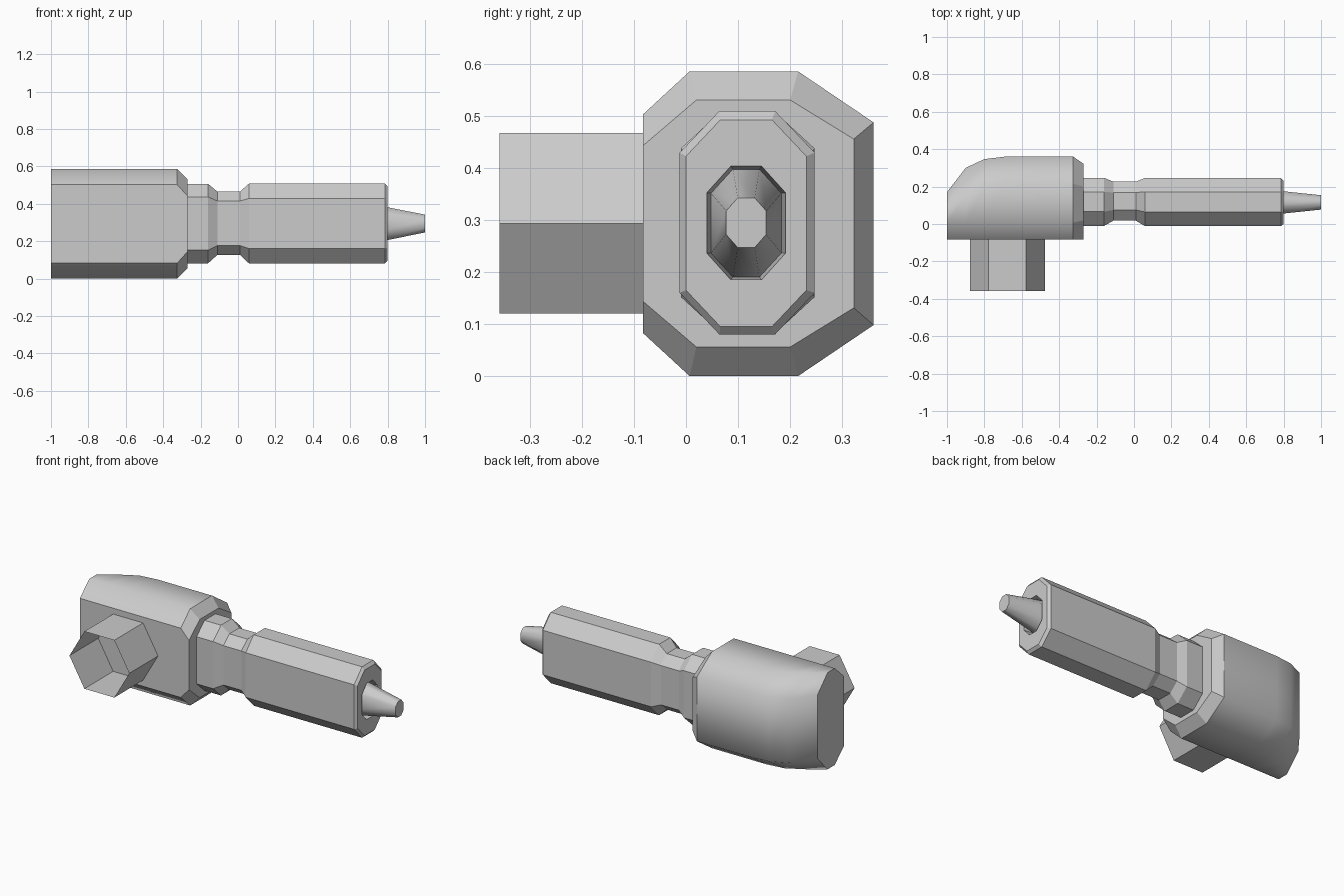
import bpy, bmesh, math

if "Cube" in bpy.data.objects:
    bpy.data.objects.remove(bpy.data.objects["Cube"])


def octagon(y0, y1, z0, z1, left, right):
    """Chamfered rectangle; left/right are (dy, dz) corner cuts."""
    (a, b), (c, d) = left, right
    return [(y0 + a, z1), (y1 - c, z1), (y1, z1 - d), (y1, z0 + d),
            (y1 - c, z0), (y0 + a, z0), (y0, z0 + b), (y0, z1 - b)]


def loft(name, rings, smooth=lambda ring, side: False):
    """Skin a list of (x, section) rings along x and cap both ends."""
    bm = bmesh.new()
    loops = [[bm.verts.new((x, y, z)) for y, z in sec] for x, sec in rings]
    n = len(loops[0])
    for i in range(len(loops) - 1):
        for j in range(n):
            k = (j + 1) % n
            f = bm.faces.new((loops[i][j], loops[i][k], loops[i + 1][k], loops[i + 1][j]))
            f.smooth = smooth(i, j)
    bm.faces.new(loops[0])
    bm.faces.new(loops[-1])
    bmesh.ops.recalc_face_normals(bm, faces=bm.faces)
    return finish(name, bm)


def finish(name, bm):
    mesh = bpy.data.meshes.new(name)
    bm.to_mesh(mesh)
    bm.free()
    ob = bpy.data.objects.new(name, mesh)
    bpy.context.collection.objects.link(ob)
    return ob


# Wide rear housing: rounded back corner, flat front face, chamfered nose
body = []
for x, y1, cy in [(-1, .17, .095), (-.9, .30, .155), (-.8, .347, .147),
                  (-.69, .36, .145), (-.325, .36, .145)]:
    body.append((x, octagon(-.083, y1, 0, .585, (.09, .083), (cy, .098))))
body.append((-.27, octagon(-.083, .322, .056, .53, (.103, .088), (.122, .075))))
loft("housing", body, lambda i, j: i < 4 and j != 6)


# Collar, waist and long barrel, with a recessed socket holding the tapered tip
def even(x, y0, y1, z0, z1, cy, cz):
    return (x, octagon(y0, y1, z0, z1, (cy, cz), (cy, cz)))


barrel = [
    even(-.28, -.01, .247, .082, .507, .076, .07),
    even(-.16, -.01, .247, .082, .507, .076, .07),
    even(-.11, .018, .226, .127, .465, .057, .05),
    even(.01, .018, .226, .127, .465, .057, .05),
    even(.06, -.012, .247, .08, .509, .076, .08),
    even(.785, -.012, .247, .08, .509, .076, .08),
    even(.80, 0, .231, .095, .492, .066, .07),
    even(.80, .04, .191, .185, .403, .046, .051),
    even(.72, .048, .183, .19, .397, .042, .046),
    even(1.0, .077, .154, .247, .342, .022, .025),
]
loft("barrel_and_tip", barrel, lambda i, j: i == 8)

# Open thin-walled hexagonal tube on the front of the housing
bm = bmesh.new()
hexa = []
for i in range(6):
    a = math.radians(60 * i)
    x, z = -.677 + .2 * math.cos(a), .293 + .2 * math.sin(a)
    hexa.append((bm.verts.new((x, -.358, z)), bm.verts.new((x, -.083, z))))
for i in range(6):
    p, q = hexa[i], hexa[(i + 1) % 6]
    bm.faces.new((p[0], p[1], q[1], q[0]))
for f in bm.faces:
    c = f.calc_center_median()
    f.normal_update()
    if f.normal.x * (c.x + .677) + f.normal.z * (c.z - .293) < 0:
        f.normal_flip()
finish("hex_tube", bm)
